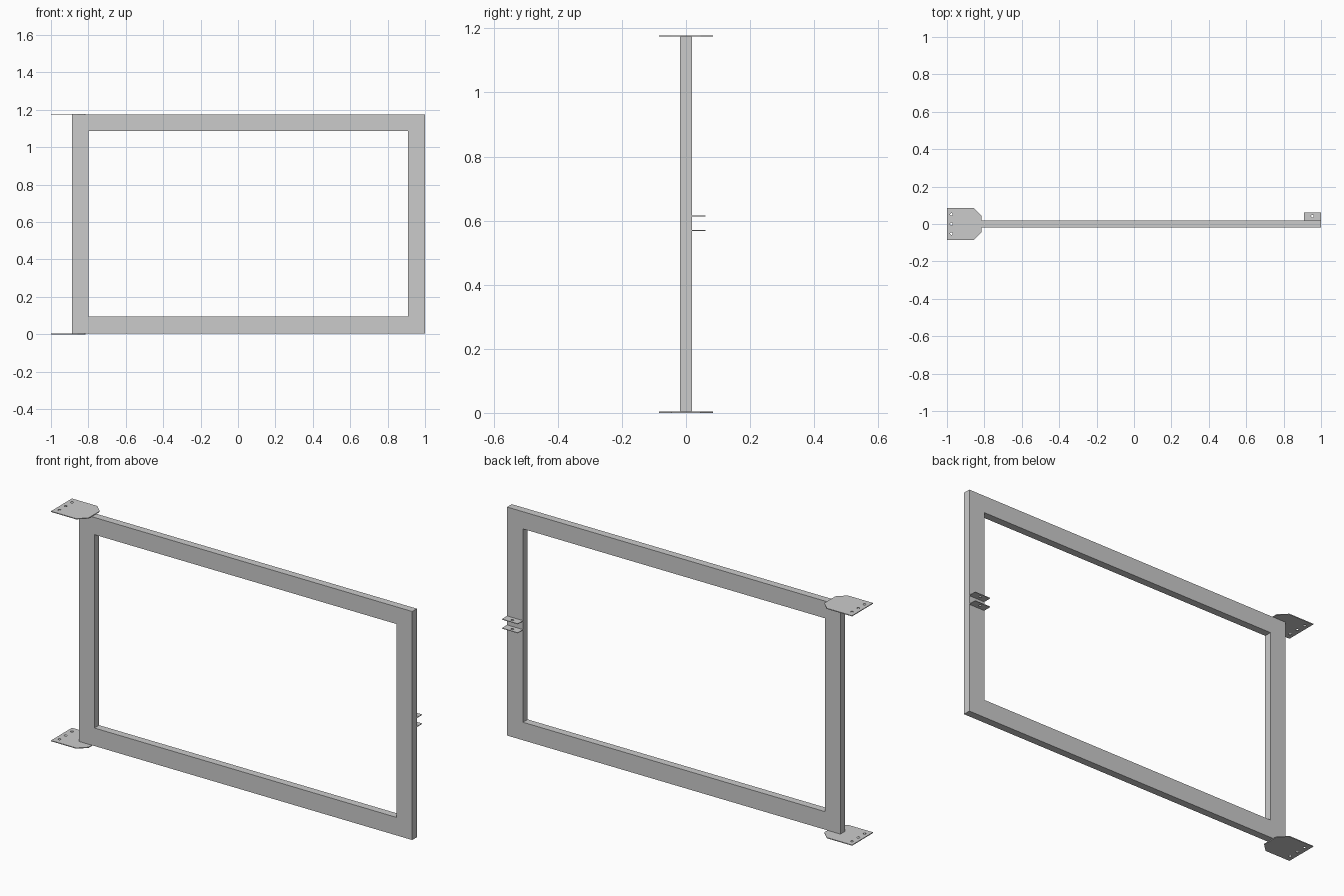
import bpy, bmesh
from math import cos, sin, pi, radians
from mathutils import Matrix

if "Cube" in bpy.data.objects:
    bpy.data.objects.remove(bpy.data.objects["Cube"])


def circle(cx, cy, r, n=16):
    return [(cx + r * cos(2 * pi * i / n), cy + r * sin(2 * pi * i / n)) for i in range(n)]


def rect(x0, y0, x1, y1):
    return [(x0, y0), (x1, y0), (x1, y1), (x0, y1)]


def cut_sheet(name, loops, thickness, matrix):
    """Extrude an outline with holes (first loop outer, others cut out)."""
    curve = bpy.data.curves.new(name, 'CURVE')
    curve.dimensions = '2D'
    curve.fill_mode = 'BOTH'
    curve.extrude = thickness / 2
    for loop in loops:
        spline = curve.splines.new('POLY')
        spline.points.add(len(loop) - 1)
        for p, (x, y) in zip(spline.points, loop):
            p.co = (x, y, 0, 1)
        spline.use_cyclic_u = True
    obj = bpy.data.objects.new(name, curve)
    bpy.context.collection.objects.link(obj)
    bpy.ops.object.select_all(action='DESELECT')
    obj.select_set(True)
    bpy.context.view_layer.objects.active = obj
    bpy.ops.object.convert(target='MESH')
    obj = bpy.context.object
    obj.name = name

    # weld caps to walls, clean up and shade flat
    bm = bmesh.new()
    bm.from_mesh(obj.data)
    bmesh.ops.remove_doubles(bm, verts=bm.verts, dist=1e-5)
    bmesh.ops.transform(bm, matrix=matrix, verts=bm.verts)
    bmesh.ops.recalc_face_normals(bm, faces=bm.faces)
    for f in bm.faces:
        f.smooth = False
    bm.to_mesh(obj.data)
    bm.free()
    return obj


HEIGHT, PLATE, TAB = 1.178, 0.004, 0.003

# rectangular gate frame standing upright
cut_sheet("gate_frame",
          [rect(-0.888, PLATE, 1.0, HEIGHT - PLATE), rect(-0.80, 0.096, 0.91, 1.086)],
          0.038, Matrix.Rotation(radians(90), 4, 'X'))

# hinge plates below and above the left post, each with three bolt holes
hinge = [(-1, -0.085), (-0.857, -0.085), (-0.815, -0.045),
         (-0.815, 0.045), (-0.857, 0.085), (-1, 0.085)]
bolts = [circle(-0.976, y, 0.007) for y in (-0.051, 0, 0.051)]
for name, z in (("lower_hinge_plate", PLATE / 2), ("upper_hinge_plate", HEIGHT - PLATE / 2)):
    cut_sheet(name, [hinge] + bolts, PLATE, Matrix.Translation((0, 0, z)))

# pair of latch tabs behind the right post
for name, z in (("lower_latch_tab", 0.569), ("upper_latch_tab", 0.615)):
    cut_sheet(name, [rect(0.91, 0.019, 1.0, 0.061), circle(0.954, 0.042, 0.007)],
              TAB, Matrix.Translation((0, 0, z)))
